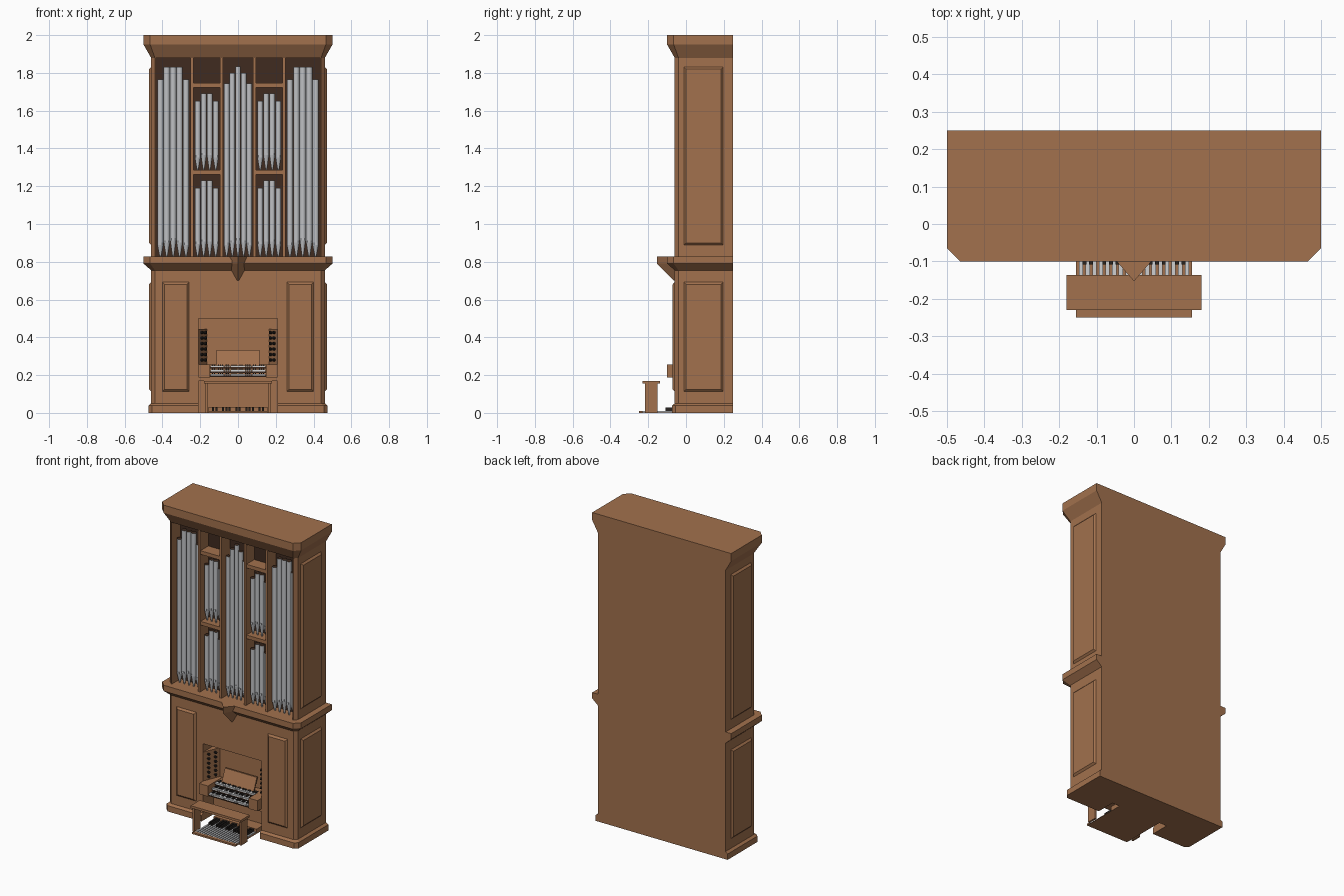
import bpy, bmesh, math
from mathutils import Vector, Matrix

cube = bpy.data.objects.get("Cube")
if cube:
    bpy.data.objects.remove(cube, do_unlink=True)


def material(name, rgb):
    m = bpy.data.materials.new(name)
    m.use_nodes = True
    m.diffuse_color = (*rgb, 1)
    m.node_tree.nodes["Principled BSDF"].inputs["Base Color"].default_value = (*rgb, 1)
    return m


WOOD = material("oak wood", (0.36, 0.165, 0.075))
SHADE = material("dark wood", (0.05, 0.024, 0.014))
METAL = material("pipe metal", (0.52, 0.53, 0.55))
IVORY = material("key white", (0.62, 0.63, 0.64))
BLACK = material("key black", (0.02, 0.016, 0.014))


def finish(name, bm, *mats):
    bmesh.ops.recalc_face_normals(bm, faces=bm.faces)
    me = bpy.data.meshes.new(name)
    bm.to_mesh(me)
    bm.free()
    for m in mats:
        me.materials.append(m)
    ob = bpy.data.objects.new(name, me)
    bpy.context.collection.objects.link(ob)
    return ob


def add_box(bm, x0, x1, y0, y1, z0, z1):
    mat = Matrix.Translation(((x0 + x1) / 2, (y0 + y1) / 2, (z0 + z1) / 2))
    mat = mat @ Matrix.Diagonal((x1 - x0, y1 - y0, z1 - z0, 1))
    return bmesh.ops.create_cube(bm, size=1, matrix=mat)["verts"]


def boxes(name, mat, items):
    bm = bmesh.new()
    for b in items:
        add_box(bm, *b)
    return finish(name, bm, mat)


def loft(name, levels, *mats):
    """Join equal outlines, each a list of 3D points, into a capped solid."""
    bm = bmesh.new()
    rings = [[bm.verts.new(p) for p in ring] for ring in levels]
    n = len(rings[0])
    for a, b in zip(rings, rings[1:]):
        for i in range(n):
            j = (i + 1) % n
            bm.faces.new((a[i], a[j], b[j], b[i]))
    bm.faces.new(rings[0][::-1])
    bm.faces.new(rings[-1])
    return finish(name, bm, *mats)


BACK = 0.25


def plan(z, x, y, c, notch=None):
    """Chamfered case outline at height z, with an optional front recess."""
    half = [(x, BACK), (x, y + c), (x - c, y)]
    if notch:
        half += [(notch[0], y), notch]
    return [(px, py, z) for px, py in half] + [(-px, py, z) for px, py in half[::-1]]


BODY = (0.46, -0.06, 0.02)
BASE = (0.475, -0.075, 0.02)
CROWN = (0.5, -0.1, 0.035)
NICHE = (0.21, 0.05)
BAY = (0.435, 0.03)

# Case
loft("plinth", [plan(0, *BASE, NICHE), plan(0.038, *BASE, NICHE), plan(0.05, *BODY, NICHE)], WOOD)
loft("lower_case", [plan(0.05, *BODY, NICHE), plan(0.5, *BODY, NICHE)], WOOD)
loft("middle_case", [plan(0.5, *BODY), plan(0.76, *BODY)], WOOD)
loft("middle_cornice", [plan(0.755, *BODY), plan(0.79, *CROWN), plan(0.828, *CROWN)], WOOD)
upper = loft("upper_case", [plan(0.828, *BODY, BAY), plan(1.88, *BODY, BAY)], WOOD, SHADE)
for f in upper.data.polygons:
    if f.normal.y < -0.9 and f.center.y > 0:
        f.material_index = 1
loft("crown", [plan(1.88, *BODY), plan(1.95, *CROWN), plan(2.0, *CROWN)], WOOD)

# Pointed corbel under the middle cornice
loft("corbel", [[(0.004, -0.06, 0.7), (-0.004, -0.06, 0.7), (0, -0.064, 0.7)],
                [(0.055, -0.06, 0.79), (-0.055, -0.06, 0.79), (0, -0.153, 0.79)],
                [(0.055, -0.09, 0.829), (-0.055, -0.09, 0.829), (0, -0.153, 0.829)]], WOOD)


# Raised panels
def panel(name, origin, u, out, width, z0, z1):
    def ring(inset, depth):
        a, b = inset, width - inset
        o = Vector(origin) + Vector(out) * depth
        return [o + Vector(u) * s + Vector((0, 0, z))
                for s, z in ((a, z0 + inset), (b, z0 + inset), (b, z1 - inset), (a, z1 - inset))]
    loft(name, [ring(0, -0.003), ring(0.015, 0.011)], WOOD)


for side, s in (("left", 1), ("right", -1)):
    panel(side + "_front_panel", (s * 0.255, -0.06, 0), (s, 0, 0), (0, -1, 0), 0.148, 0.11, 0.695)
    for part, z0, z1 in (("lower", 0.11, 0.695), ("upper", 0.885, 1.835)):
        panel(f"{side}_{part}_side_panel", (s * 0.46, -0.015, 0), (0, 1, 0), (s, 0, 0), 0.215, z0, z1)

# Posts and shelves between the pipe bays
boxes("bay_posts", WOOD, [(x - 0.008, x + 0.008, -0.055, 0.03, 0.825, 1.885)
                          for x in (-0.243, -0.088, 0.088, 0.243)])
boxes("bay_shelves", WOOD, [(x - 0.07, x + 0.07, -0.05, 0.03, z, z + 0.024)
                            for x in (-0.1655, 0.1655) for z in (1.262, 1.722)])


# Pipes
def pipe_rank(name, cx, pitch, floor, tops):
    bm = bmesh.new()
    r = pitch * 0.49
    mid = (len(tops) - 1) / 2
    for i, top in enumerate(tops):
        x, y = cx + (i - mid) * pitch, -0.012
        foot = 0.085 - 0.012 * abs(i - mid)
        body = top - floor - foot
        bmesh.ops.create_cone(bm, segments=14, cap_ends=True, radius1=r * 0.25, radius2=r, depth=foot,
                              matrix=Matrix.Translation((x, y, floor + foot / 2)))
        bmesh.ops.create_cone(bm, segments=14, cap_ends=True, radius1=r, radius2=r, depth=body,
                              matrix=Matrix.Translation((x, y, floor + foot + body / 2)))
        # Dark mouth
        n = len(bm.faces)
        add_box(bm, x - r * 0.5, x + r * 0.5, y - r - 0.001, y - r * 0.8, floor + foot, floor + foot + 0.012)
        bm.faces.ensure_lookup_table()
        for f in bm.faces[n:]:
            f.material_index = 1
    ob = finish(name, bm, METAL, SHADE)
    bpy.ops.object.select_all(action="DESELECT")
    ob.select_set(True)
    bpy.context.view_layer.objects.active = ob
    bpy.ops.object.shade_smooth_by_angle(angle=math.radians(40))


pipe_rank("centre_pipes", 0, 0.03, 0.828, (1.745, 1.8, 1.835, 1.8, 1.745))
for side, s in (("left", 1), ("right", -1)):
    pipe_rank(side + "_tower_pipes", s * 0.343, 0.034, 0.828, (1.765, 1.83, 1.83, 1.83, 1.765))
    pipe_rank(side + "_lower_pipes", s * 0.1655, 0.032, 0.828, (1.19, 1.23, 1.23, 1.19))
    pipe_rank(side + "_upper_pipes", s * 0.1655, 0.032, 1.286, (1.65, 1.69, 1.69, 1.65))

# Console desk, cheeks and music stand
boxes("key_desk", WOOD, [(-0.21, 0.21, -0.06, 0.05, 0.17, 0.192),
                         (-0.15, 0.15, 0.0, 0.05, 0.19, 0.255)])
boxes("key_cheeks", WOOD, [(0.147, 0.21, -0.1, 0.05, 0.188, 0.257),
                           (-0.21, -0.147, -0.1, 0.05, 0.188, 0.257)])
loft("music_stand", [[(-0.115, y, z), (0.115, y, z), (0.115, y + 0.01, z), (-0.115, y + 0.01, z)]
                     for y, z in ((-0.005, 0.25), (0.03, 0.333))], WOOD)

# Angled stop jambs with drawknobs
for side, s in (("left", 1), ("right", -1)):
    a, b = Vector((s * 0.21, -0.06, 0)), Vector((s * 0.165, 0.05, 0))
    c = Vector((s * 0.21, 0.05, 0))
    loft(side + "_stop_jamb", [[p + Vector((0, 0, z)) for p in (a, b, c)] for z in (0.255, 0.445)], WOOD)
    along = (b - a).normalized()
    out = Vector((along.y * -s, along.x * s, 0))
    turn = out.to_track_quat("Z", "Y").to_matrix().to_4x4()
    bm = bmesh.new()
    for t in (0.3, 0.7):
        for row in range(6):
            p = a.lerp(b, t) + out * 0.006 + Vector((0, 0, 0.28 + row * 0.029))
            bmesh.ops.create_cone(bm, segments=10, cap_ends=True, radius1=0.006, radius2=0.009,
                                  depth=0.014, matrix=Matrix.Translation(p) @ turn)
    finish(side + "_stop_knobs", bm, BLACK)

# Manuals: stepped rows of white and black keys
SHARPS = (0, 1, 3, 4, 5)
whites, blacks, beds = [], [], []
count, pitch = 28, 0.29 / 28
for m in range(3):
    y, z = -0.092 + m * 0.032, 0.197 + m * 0.023
    beds.append((-0.147, 0.147, y + 0.004, 0.01, z - 0.008, z))
    for i in range(count):
        x = -0.145 + i * pitch
        whites.append((x + 0.0005, x + pitch - 0.0005, y, y + 0.04, z, z + 0.009))
        if i % 7 in SHARPS and i < count - 1:
            blacks.append((x + pitch * 0.7, x + pitch * 1.3, y + 0.014, y + 0.04, z + 0.008, z + 0.014))
boxes("manual_beds", SHADE, beds)
boxes("manual_white_keys", IVORY, whites)
boxes("manual_black_keys", BLACK, blacks)

# Pedalboard
boxes("pedal_frame", WOOD, [(-0.155, 0.155, -0.25, -0.23, 0, 0.011),
                            (-0.155, 0.155, -0.235, 0.05, 0, 0.003),
                            (-0.155, 0.155, -0.03, 0.05, 0, 0.03)])
count, pitch = 17, 0.3 / 17
naturals, sharps = [], []
for i in range(count):
    x = -0.15 + (i + 0.5) * pitch
    naturals.append((x - 0.0055, x + 0.0055, -0.232, -0.03, 0.002, 0.011))
    if i % 7 in SHARPS and i < count - 1:
        x += pitch / 2
        sharps.append((x - 0.005, x + 0.005, -0.108, -0.03, 0.002, 0.028))
boxes("pedal_naturals", IVORY, naturals)
boxes("pedal_sharps", BLACK, sharps)

# Bench
boxes("bench", WOOD, [(-0.18, 0.18, -0.23, -0.137, 0.155, 0.17),
                      (-0.175, -0.162, -0.217, -0.152, 0, 0.156),
                      (0.162, 0.175, -0.217, -0.152, 0, 0.156)])
